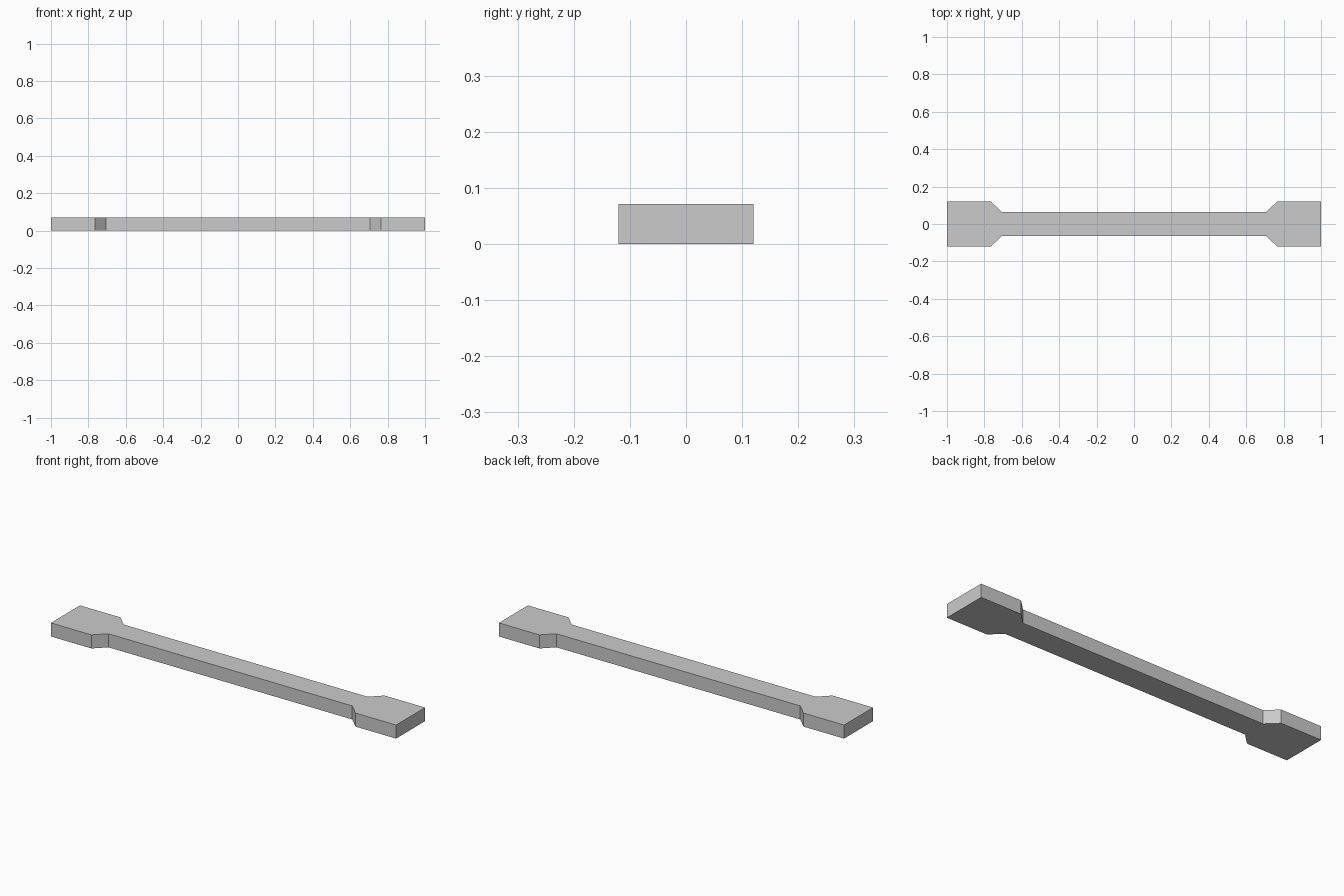
import bpy
import bmesh

if "Cube" in bpy.data.objects:
    bpy.data.objects.remove(bpy.data.objects["Cube"])

HEIGHT = 0.071

grey = bpy.data.materials.new("plain_grey")
grey.diffuse_color = (0.6, 0.6, 0.6, 1.0)
grey.use_nodes = True
grey.node_tree.nodes["Principled BSDF"].inputs["Base Color"].default_value = grey.diffuse_color

# Quarter outline of the bar: wide grip end, chamfered shoulder, narrow shank
quarter = [(1.0, 0.12), (0.765, 0.12), (0.706, 0.063)]
back = quarter + [(-x, y) for x, y in reversed(quarter)]
outline = back + [(-x, -y) for x, y in back]

# Extrude the outline into a flat bar standing on the ground
bm = bmesh.new()
base = bm.faces.new([bm.verts.new((x, y, 0)) for x, y in outline])
top = bmesh.ops.extrude_face_region(bm, geom=[base], use_keep_orig=True)
bmesh.ops.translate(bm, vec=(0, 0, HEIGHT),
                    verts=[v for v in top["geom"] if isinstance(v, bmesh.types.BMVert)])
bmesh.ops.recalc_face_normals(bm, faces=bm.faces)

mesh = bpy.data.meshes.new("flat_bar")
bm.to_mesh(mesh)
bm.free()
mesh.materials.append(grey)
bar = bpy.data.objects.new("flat_bar", mesh)
bpy.context.collection.objects.link(bar)
